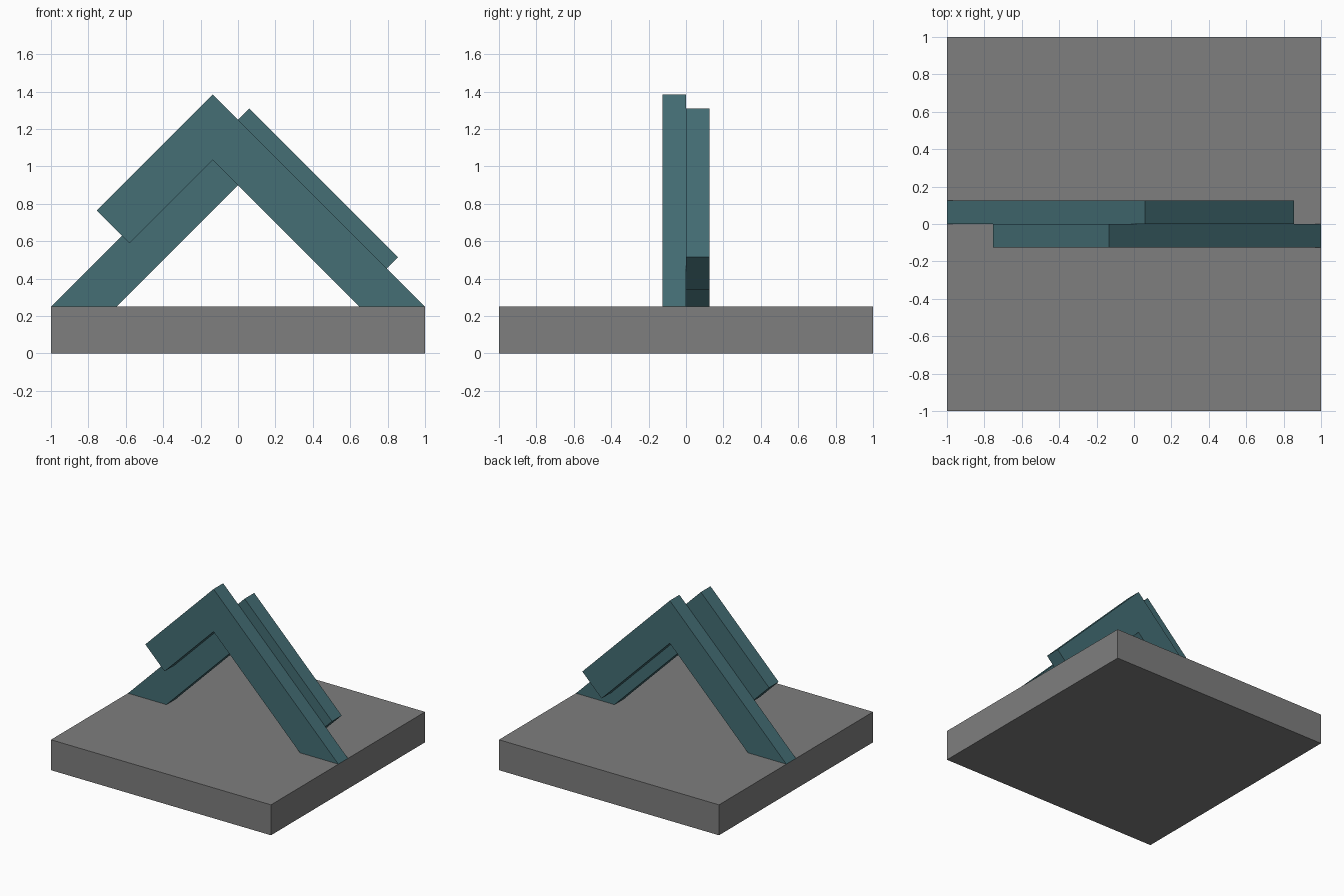
import bpy
import bmesh

default = bpy.data.objects.get("Cube")
if default:
    bpy.data.objects.remove(default, do_unlink=True)


def make_material(name, rgb):
    mat = bpy.data.materials.new(name)
    mat.use_nodes = True
    color = (*rgb, 1.0)
    mat.diffuse_color = color
    mat.node_tree.nodes["Principled BSDF"].inputs["Base Color"].default_value = color
    return mat


def extrude_profile(name, profile, y_front, y_back, mat):
    """Extrude an x-z outline from y_front to y_back."""
    bm = bmesh.new()
    face = bm.faces.new([bm.verts.new((x, y_front, z)) for x, z in profile])
    result = bmesh.ops.extrude_face_region(bm, geom=[face])
    moved = [v for v in result["geom"] if isinstance(v, bmesh.types.BMVert)]
    bmesh.ops.translate(bm, verts=moved, vec=(0, y_back - y_front, 0))
    bmesh.ops.recalc_face_normals(bm, faces=bm.faces)
    mesh = bpy.data.meshes.new(name)
    bm.to_mesh(mesh)
    bm.free()
    mesh.materials.append(mat)
    obj = bpy.data.objects.new(name, mesh)
    bpy.context.collection.objects.link(obj)
    return obj


BASE_TOP = 0.25
FOOT = 0.35       # width of a foot along the base
THICK = 0.125     # depth of each bent bar


def bent_bar(name, side, apex, tip, y_front, y_back, mat):
    """Bar rising at 45 degrees from the foot on one side, then turning down."""
    apex_z = BASE_TOP + 1 + apex
    tip_z = apex_z - (tip - apex)
    half = FOOT / 2
    outline = [
        (-1, BASE_TOP), (apex, apex_z), (tip, tip_z),
        (tip - half, tip_z - half), (apex, apex_z - FOOT),
        (-1 + FOOT, BASE_TOP),
    ]
    return extrude_profile(name, [(side * x, z) for x, z in outline],
                           y_front, y_back, mat)


grey = make_material("stone grey", (0.21, 0.21, 0.21))
teal = make_material("dark teal", (0.058, 0.156, 0.178))

# Square base slab
extrude_profile("base_slab", [(-1, 0), (1, 0), (1, BASE_TOP), (-1, BASE_TOP)],
                -1, 1, grey)

# Two overlapping bent bars, one behind the other
bent_bar("front_bent_bar", -1, 0.135, 0.755, -THICK, 0, teal)
bent_bar("back_bent_bar", 1, 0.06, 0.855, 0, THICK, teal)
